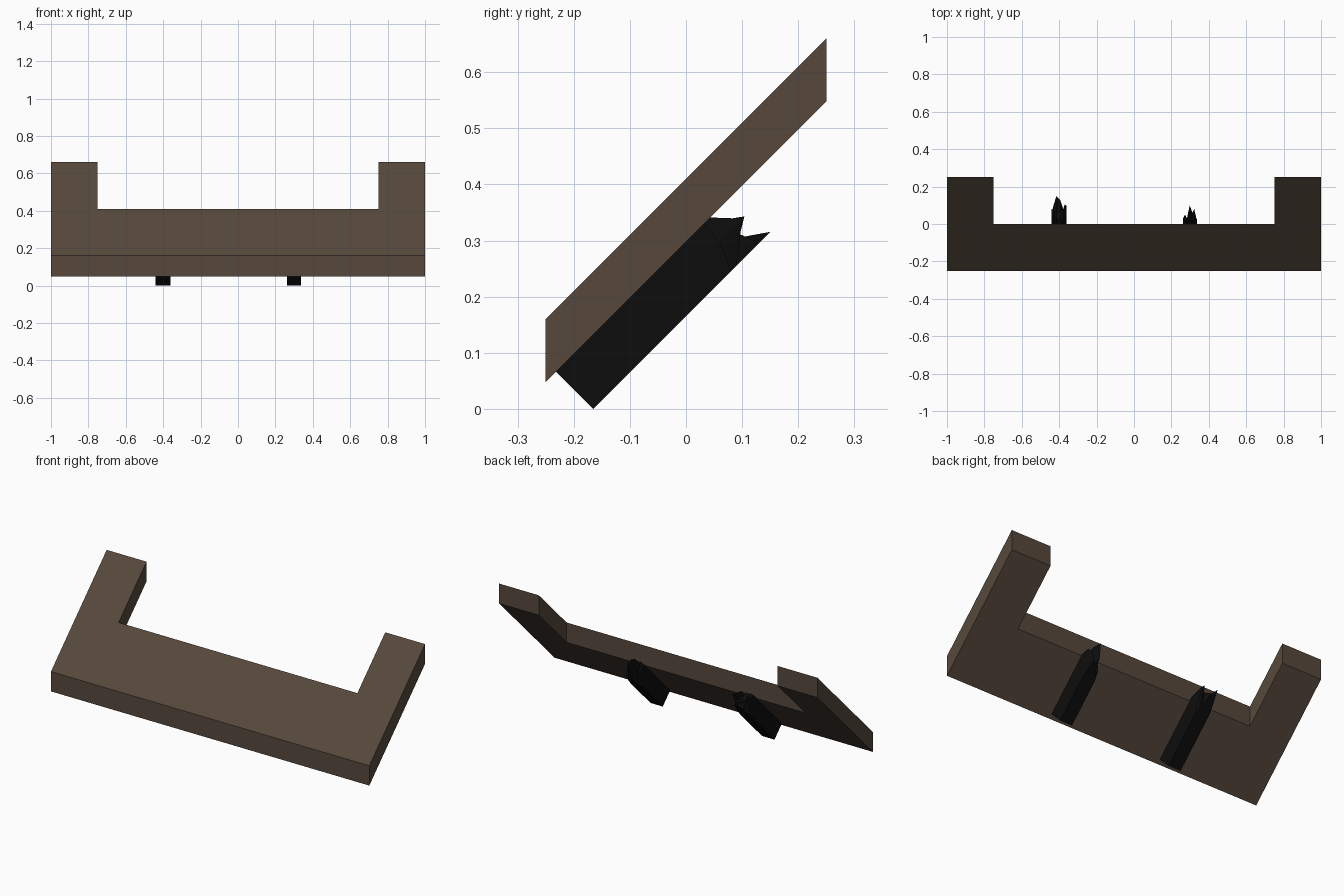
import bpy, bmesh, math

if "Cube" in bpy.data.objects:
    bpy.data.objects.remove(bpy.data.objects["Cube"])


def material(name, rgb):
    m = bpy.data.materials.new(name)
    m.diffuse_color = (*rgb, 1)
    m.use_nodes = True
    m.node_tree.nodes["Principled BSDF"].inputs["Base Color"].default_value = m.diffuse_color
    return m


def loft(name, rings, mat):
    """Join matching rings of points into a closed solid."""
    bm = bmesh.new()
    vs = [[bm.verts.new(p) for p in ring] for ring in rings]
    n = len(vs[0])
    for a, b in zip(vs, vs[1:]):
        for i in range(n):
            j = (i + 1) % n
            bm.faces.new((a[i], a[j], b[j], b[i]))
    bm.faces.new(vs[0][::-1])
    bm.faces.new(vs[-1])
    bmesh.ops.recalc_face_normals(bm, faces=bm.faces[:])
    me = bpy.data.meshes.new(name)
    bm.to_mesh(me)
    bm.free()
    ob = bpy.data.objects.new(name, me)
    ob.data.materials.append(mat)
    bpy.context.collection.objects.link(ob)
    return ob


brown = material("brown wood", (0.095, 0.066, 0.046))
black = material("charred wood", (0.004, 0.004, 0.004))

# Sloping U-shaped panel: outline seen from above, raised along y at 45 degrees
half = [(1, -0.25), (1, 0.25), (0.75, 0.25), (0.75, 0)]
outline = half + [(-x, y) for x, y in reversed(half)]
loft("roof_panel", [[(x, y, y + h) for x, y in outline] for h in (0.2975, 0.41)], brown)


# Beams under the panel, square at the low end and splintered at the high end.
# Each layer gives how far back (y) the splinters reach, from low face to high face.
def beam(name, xs, layers):
    r2 = math.sqrt(2)
    rings = []
    for d, ys in zip((0.117, 0.169, 0.213), layers):
        def place(x, s):
            return (x, (s - d) / r2, (s + d) / r2)
        ring = [place(xs[0], -0.117), place(xs[-1], -0.117)]
        ring += [place(x, y * r2 + d) for x, y in reversed(list(zip(xs, ys)))]
        rings.append(ring)
    loft(name, rings, black)


beam("left_beam", (-0.44, -0.43, -0.415, -0.395, -0.378, -0.37, -0.362),
     ((0.06, 0.10, 0.15, 0.13, 0.08, 0.06, 0.03),
      (0.08, 0.07, 0.06, 0.07, 0.08, 0.104, 0.10),
      (0.02, 0.04, 0.02, 0.03, 0.0, 0.03, 0.01)))
beam("right_beam", (0.262, 0.273, 0.283, 0.298, 0.312, 0.322, 0.338),
     ((0.01, 0.05, 0.03, 0.09, 0.06, 0.08, 0.01),
      (0.03, 0.04, 0.03, 0.10, 0.05, 0.06, 0.02),
      (0.0, 0.02, 0.01, 0.04, 0.01, 0.03, 0.0)))
